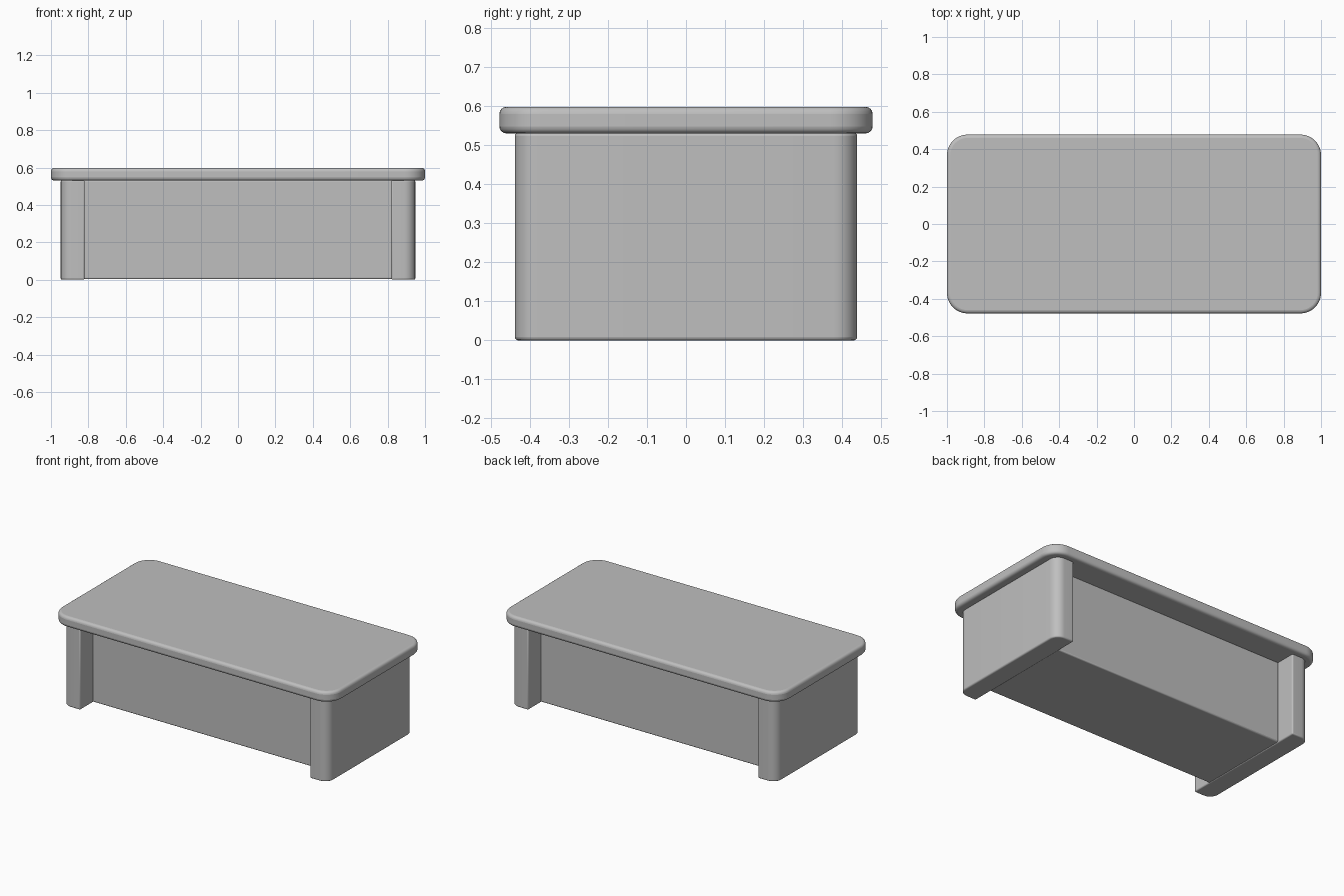
import bpy, bmesh, math

if "Cube" in bpy.data.objects:
    bpy.data.objects.remove(bpy.data.objects["Cube"])

grey = bpy.data.materials.new("light_grey")
grey.diffuse_color = (0.52, 0.52, 0.52, 1)
grey.use_nodes = True
grey.node_tree.nodes["Principled BSDF"].inputs["Base Color"].default_value = grey.diffuse_color


def slab(name, x0, x1, y0, y1, z0, z1, radii, edge, segments=4):
    """Upright slab with one plan radius per corner (counter-clockwise from x0, y0) and softened edges."""
    corners = [(x0, y0, 1, 1), (x1, y0, -1, 1), (x1, y1, -1, -1), (x0, y1, 1, -1)]
    bm = bmesh.new()
    outline = []
    for i, ((x, y, sx, sy), r) in enumerate(zip(corners, radii)):
        steps = 10 if r else 0
        for k in range(steps + 1):
            a = math.radians(180 + 90 * i + (90 * k / steps if steps else 0))
            outline.append(bm.verts.new((x + sx * r + r * math.cos(a),
                                         y + sy * r + r * math.sin(a), z0)))
    base = bm.faces.new(outline)
    top = bmesh.ops.extrude_face_region(bm, geom=[base])["geom"]
    bmesh.ops.translate(bm, vec=(0, 0, z1 - z0),
                        verts=[v for v in top if isinstance(v, bmesh.types.BMVert)])
    bmesh.ops.recalc_face_normals(bm, faces=bm.faces)
    mesh = bpy.data.meshes.new(name)
    bm.to_mesh(mesh)
    bm.free()
    mesh.materials.append(grey)
    obj = bpy.data.objects.new(name, mesh)
    bpy.context.collection.objects.link(obj)

    bevel = obj.modifiers.new("soft_edges", "BEVEL")
    bevel.width = edge
    bevel.segments = segments
    bevel.limit_method = "ANGLE"
    bevel.angle_limit = math.radians(40)

    bpy.ops.object.select_all(action="DESELECT")
    obj.select_set(True)
    bpy.context.view_layer.objects.active = obj
    bpy.ops.object.shade_smooth_by_angle(angle=math.radians(35))
    return obj


# Table top with rounded corners
slab("table_top", -1, 1, -0.478, 0.478, 0.53, 0.598, [0.11] * 4, 0.018)

# End panels: outer corners rounded, inner corners square
slab("right_end_panel", 0.82, 0.948, -0.438, 0.438, 0, 0.532, [0, 0.06, 0.06, 0], 0.008, 3)
slab("left_end_panel", -0.948, -0.82, -0.438, 0.438, 0, 0.532, [0.06, 0, 0, 0.06], 0.008, 3)

# Recessed body between the end panels
slab("centre_body", -0.825, 0.825, -0.308, 0.308, 0.003, 0.532, [0] * 4, 0.008, 3)
